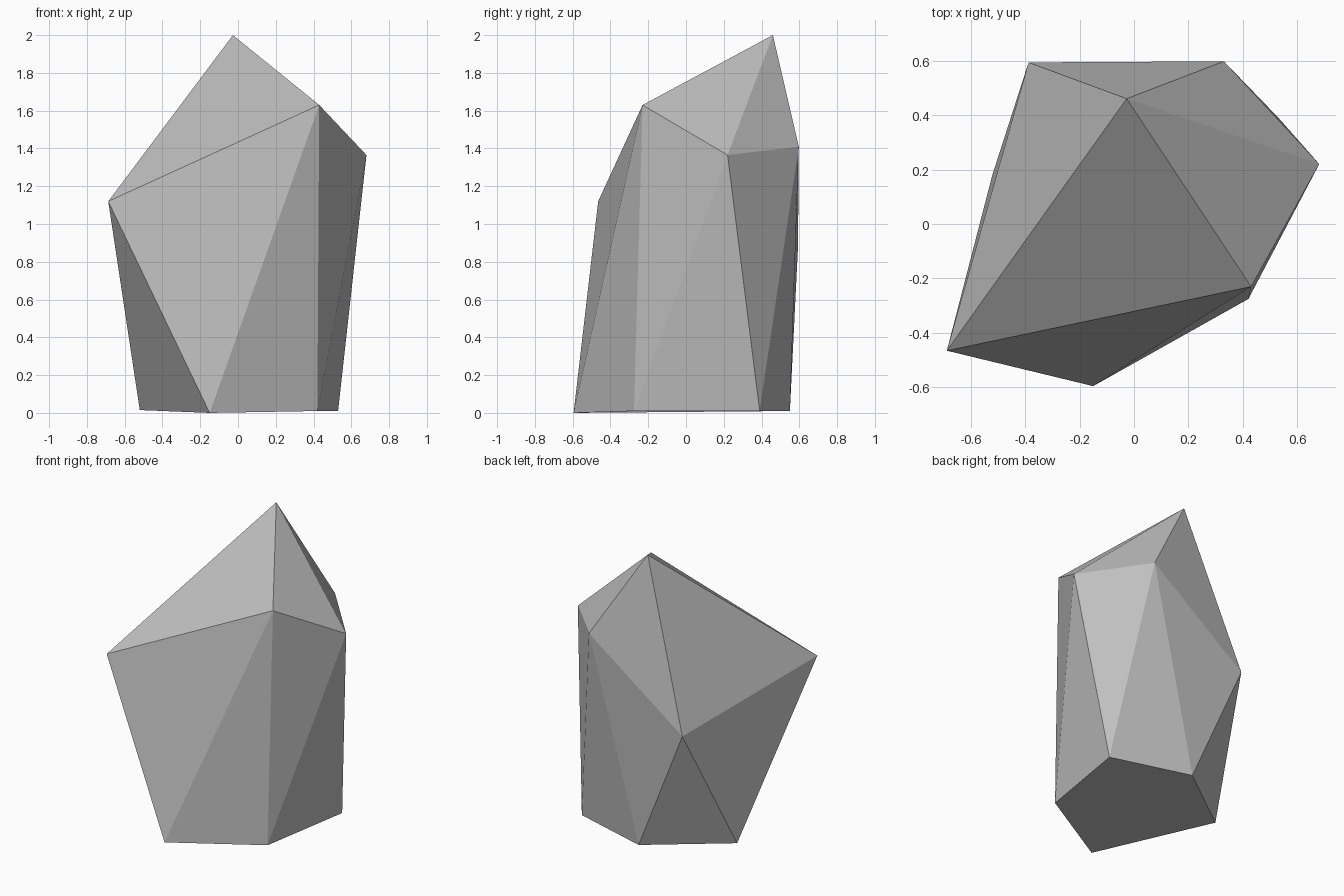
import bpy
import bmesh

if "Cube" in bpy.data.objects:
    bpy.data.objects.remove(bpy.data.objects["Cube"])

# Stone colour
stone = bpy.data.materials.new("grey_stone")
stone.diffuse_color = (0.52, 0.52, 0.52, 1)
stone.use_nodes = True
stone.node_tree.nodes["Principled BSDF"].inputs["Base Color"].default_value = stone.diffuse_color

# Five-sided base, uneven shoulder ring and off-centre tip
BASE = [(-0.15, -0.595, 0.0), (0.42, -0.275, 0.01), (0.53, 0.39, 0.01),
        (-0.02, 0.55, 0.01), (-0.52, 0.18, 0.015)]
SHOULDER = [(0.43, -0.23, 1.63), (0.68, 0.22, 1.365), (0.33, 0.597, 1.41),
            (-0.387, 0.593, 0.88), (-0.687, -0.465, 1.12)]
TIP = (-0.027, 0.46, 2.0)

bm = bmesh.new()
base = [bm.verts.new(p) for p in BASE]
shoulder = [bm.verts.new(p) for p in SHOULDER]
tip = bm.verts.new(TIP)

# Zigzag band of side facets, then the facets of the pointed crown
for i in range(5):
    j = (i + 1) % 5
    bm.faces.new((base[i], base[j], shoulder[i]))
    bm.faces.new((shoulder[i], base[j], shoulder[j]))
    bm.faces.new((shoulder[i], shoulder[j], tip))

# Underside
bm.faces.new(base[::-1])
bmesh.ops.recalc_face_normals(bm, faces=bm.faces)

mesh = bpy.data.meshes.new("rock")
bm.to_mesh(mesh)
bm.free()
mesh.materials.append(stone)
rock = bpy.data.objects.new("rock", mesh)
bpy.context.collection.objects.link(rock)
